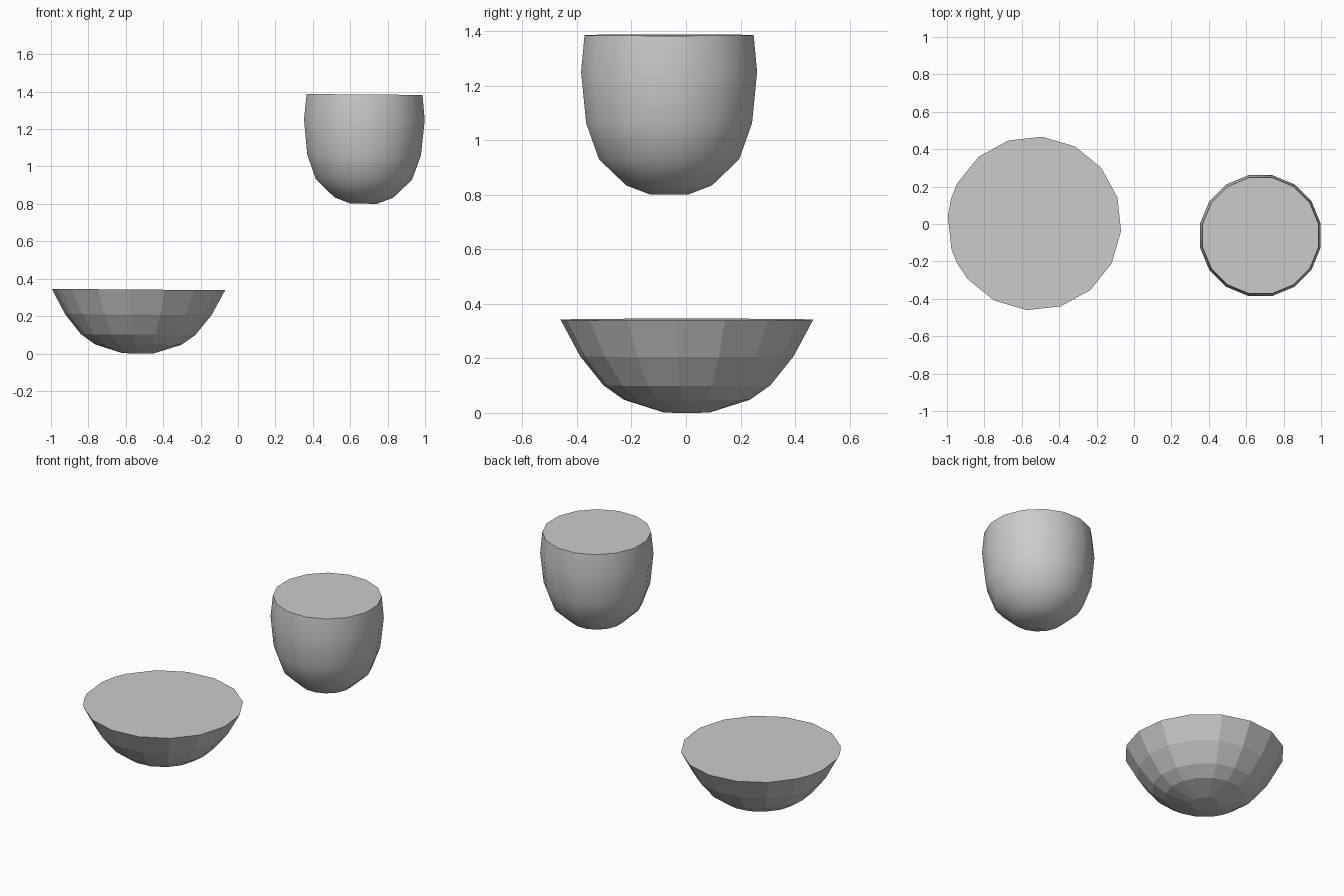
import bpy, bmesh
from math import radians, sin, cos

if "Cube" in bpy.data.objects:
    bpy.data.objects.remove(bpy.data.objects["Cube"])


def vessel(name, centre, profile, angles, tilt, smooth):
    """Solid round vessel: rings from (radius, height) pairs, closed at both ends."""
    bm = bmesh.new()
    rings = [[bm.verts.new((r * cos(radians(a)), r * sin(radians(a)), z)) for a in angles]
             for r, z in profile]
    n = len(angles)
    for low, high in zip(rings, rings[1:]):
        for i in range(n):
            j = (i + 1) % n
            bm.faces.new((low[i], low[j], high[j], high[i]))
    bm.faces.new(rings[0][::-1])
    bm.faces.new(rings[-1])
    mesh = bpy.data.meshes.new(name)
    bm.to_mesh(mesh)
    bm.free()
    obj = bpy.data.objects.new(name, mesh)
    bpy.context.collection.objects.link(obj)
    obj.location = centre
    obj.rotation_euler.y = radians(tilt)
    if smooth:
        bpy.context.view_layer.objects.active = obj
        obj.select_set(True)
        bpy.ops.object.shade_smooth_by_angle(angle=radians(50))
        obj.select_set(False)
    return obj


# Wide faceted bowl, 16 sides plus two extra corners on its left side
bowl_angles = sorted([-5 + 22.5 * i for i in range(16)] + [163, 207])
vessel("bowl", (-0.535, 0.003, 0.001),
       [(0.083, 0.0), (0.232, 0.047), (0.307, 0.1), (0.393, 0.207), (0.465, 0.341)],
       bowl_angles, 0.45, smooth=False)

# Tall rounded cup, raised above the bowl
cup_angles = [11.25 + 22.5 * i for i in range(16)]
vessel("cup", (0.672, -0.062, 0.8),
       [(0.072, 0.001), (0.16, 0.034), (0.262, 0.13), (0.31, 0.262), (0.329, 0.45), (0.316, 0.585)],
       cup_angles, 0.45, smooth=True)
